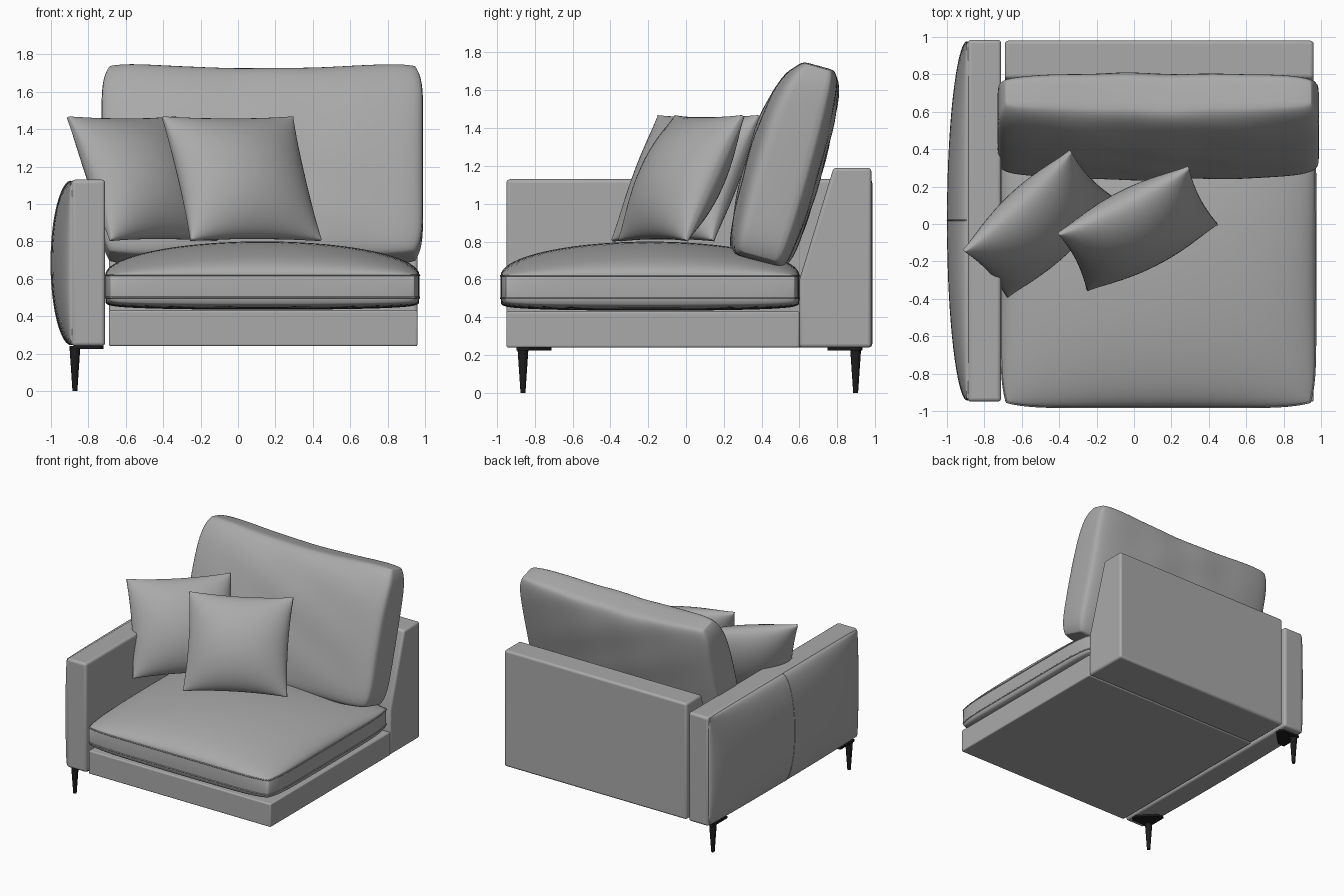
import bpy, bmesh, math
from mathutils import Vector

old = bpy.data.objects.get("Cube")
if old:
    bpy.data.objects.remove(old, do_unlink=True)


def material(name, value):
    m = bpy.data.materials.new(name)
    m.use_nodes = True
    colour = (value, value, value, 1)
    m.diffuse_color = colour
    bsdf = m.node_tree.nodes["Principled BSDF"]
    bsdf.inputs["Base Color"].default_value = colour
    bsdf.inputs["Roughness"].default_value = 0.8
    return m


FABRIC = material("grey fabric", 0.4)
METAL = material("black metal", 0.012)


def finish(name, bm, mat, bevel=0, angle=40):
    bmesh.ops.recalc_face_normals(bm, faces=bm.faces)
    mesh = bpy.data.meshes.new(name)
    bm.to_mesh(mesh)
    bm.free()
    mesh.materials.append(mat)
    obj = bpy.data.objects.new(name, mesh)
    bpy.context.collection.objects.link(obj)
    if bevel:
        mod = obj.modifiers.new("soft edges", "BEVEL")
        mod.width, mod.segments = bevel, 4
    bpy.ops.object.select_all(action="DESELECT")
    obj.select_set(True)
    bpy.context.view_layer.objects.active = obj
    bpy.ops.object.shade_smooth_by_angle(angle=math.radians(angle))
    return obj


def prism(name, outline, direction, mat, bevel=0):
    """Extrude a closed outline of 3D points."""
    bm = bmesh.new()
    face = bm.faces.new([bm.verts.new(p) for p in outline])
    made = bmesh.ops.extrude_face_region(bm, geom=[face])["geom"]
    moved = [g for g in made if isinstance(g, bmesh.types.BMVert)]
    bmesh.ops.translate(bm, vec=direction, verts=moved)
    return finish(name, bm, mat, bevel)


def box(name, lo, hi, bevel):
    outline = [(lo[0], lo[1], lo[2]), (hi[0], lo[1], lo[2]),
               (hi[0], hi[1], lo[2]), (lo[0], hi[1], lo[2])]
    return prism(name, outline, (0, 0, hi[2] - lo[2]), FABRIC, bevel)


def cushion(name, half, wall, domes, powers, corner=0.0, pinch=0.0, shape=None, n=36):
    """Stuffed slab: two domed grids joined by a side wall."""
    bm = bmesh.new()
    steps = [math.sin(math.pi / 2 * (2 * i / n - 1)) for i in range(n + 1)]
    sheets = []
    for side, dome, power in zip((1, -1), domes, powers):
        sheet = []
        for a in steps:
            row = []
            for b in steps:
                x = a * (1 - corner * b ** 8 - pinch * (1 - b * b))
                y = b * (1 - corner * a ** 8 - pinch * (1 - a * a))
                puff = max(0, (1 - a * a) * (1 - b * b)) ** power
                p = Vector((x * half[0], y * half[1], side * (wall / 2 + dome * puff)))
                row.append(bm.verts.new(shape(a, b, p) if shape else p))
            sheet.append(row)
        sheets.append(sheet)
        for i in range(n):
            for j in range(n):
                bm.faces.new((sheet[i][j], sheet[i + 1][j],
                              sheet[i + 1][j + 1], sheet[i][j + 1]))
    rim = ([(i, 0) for i in range(n)] + [(n, j) for j in range(n)]
           + [(n - i, n) for i in range(n)] + [(0, n - j) for j in range(n)])
    top, bottom = sheets
    for (i, j), (k, l) in zip(rim, rim[1:] + rim[:1]):
        bm.faces.new((top[i][j], top[k][l], bottom[k][l], bottom[i][j]))
    rim_points = [top[i][j].co.copy() for i, j in rim]
    return finish(name, bm, FABRIC, angle=75), rim_points


def cord(name, points, radius, closed):
    curve = bpy.data.curves.new(name, "CURVE")
    curve.dimensions = "3D"
    curve.bevel_depth, curve.bevel_resolution = radius, 1
    line = curve.splines.new("POLY")
    line.points.add(len(points) - 1)
    for point, p in zip(line.points, points):
        point.co = (*p, 1)
    line.use_cyclic_u = closed
    curve.materials.append(FABRIC)
    obj = bpy.data.objects.new(name, curve)
    bpy.context.collection.objects.link(obj)
    return obj


# Seat base and sloped back frame
box("seat_base", (-0.69, -0.95, 0.24), (0.96, 0.6, 0.43), 0.01)
back_profile = [(0.6, 0.24), (0.98, 0.24), (0.98, 1.19), (0.78, 1.19), (0.6, 0.6)]
prism("back_frame", [(-0.69, y, z) for y, z in back_profile], (1.65, 0, 0), FABRIC, 0.018)

# Arm with a padded outer face
box("arm", (-0.89, -0.95, 0.24), (-0.71, 0.985, 1.13), 0.02)
pad, _ = cushion("arm_outer_pad", (0.96, 0.438), 0.03, (0.105, 0), (0.55, 1), 0.01)
pad.location = (-0.88, 0.017, 0.685)
pad.rotation_euler = (math.pi / 2, 0, -math.pi / 2)
seam = []
for i in range(25):
    b = math.sin(math.pi / 2 * (i / 12 - 1))
    seam.append((-0.895 - 0.105 * max(0, 1 - b * b) ** 0.55, 0.02, 0.685 + 0.438 * b))
cord("arm_pad_seam", seam, 0.003, False)

# Seat cushion with piping
seat, rim = cushion("seat_cushion", (0.84, 0.79), 0.12, (0.18, 0.065), (0.5, 0.15), 0.035)
seat.location = (0.13, -0.19, 0.56)
for label, height in (("upper", 0.62), ("lower", 0.5)):
    cord(label + "_seat_piping",
         [(p.x + 0.13, p.y - 0.19, height) for p in rim], 0.005, True)


# Leaning back cushion: raised top corners, tapered top, slight creases
def slump(a, b, p):
    upper = (b + 1) / 2
    p.y += 0.045 * (a * a - 0.5) * upper ** 3
    if p.z > 0:
        p.z -= 0.07 * upper ** 6
    p.z += 0.006 * math.sin(9 * a + 4 * b) * math.sin(5 * b - 3 * a) * (1 - a * a)
    return p


back, _ = cushion("back_cushion", (0.86, 0.54), 0.17, (0.12, 0.115), (0.25, 0.25),
                  0.05, 0.0, slump)
back.location = (0.13, 0.525, 1.215)
back.rotation_euler = (math.pi / 2 - 0.27, 0, 0)

# Two loose throw pillows
for name, place, yaw in (("left_throw_pillow", (0.02, -0.025, 1.135), 27),
                         ("right_throw_pillow", (-0.51, 0.0, 1.135), 43)):
    pillow, _ = cushion(name, (0.39, 0.37), 0.02, (0.17, 0.17), (0.6, 0.6), 0.0, 0.05, n=28)
    pillow.location = place
    pillow.rotation_euler = (math.radians(63), 0, math.radians(yaw))

# Tapered legs on mounting plates
for name, y, s in (("front", -0.862, 1), ("back", 0.897, -1)):
    bm = bmesh.new()
    bmesh.ops.create_cone(bm, cap_ends=True, segments=20, radius1=0.013,
                          radius2=0.029, depth=0.235)
    leg = finish(name + "_leg", bm, METAL)
    leg.location = (-0.872, y, 0.1175)
    plate = [(-0.9, -0.035), (-0.74, -0.035), (-0.72, -0.015), (-0.72, 0.03),
             (-0.84, 0.15), (-0.9, 0.15)]
    prism(name + "_leg_plate", [(x, y + s * d, 0.224) for x, d in plate],
          (0, 0, 0.018), METAL, 0.003)
